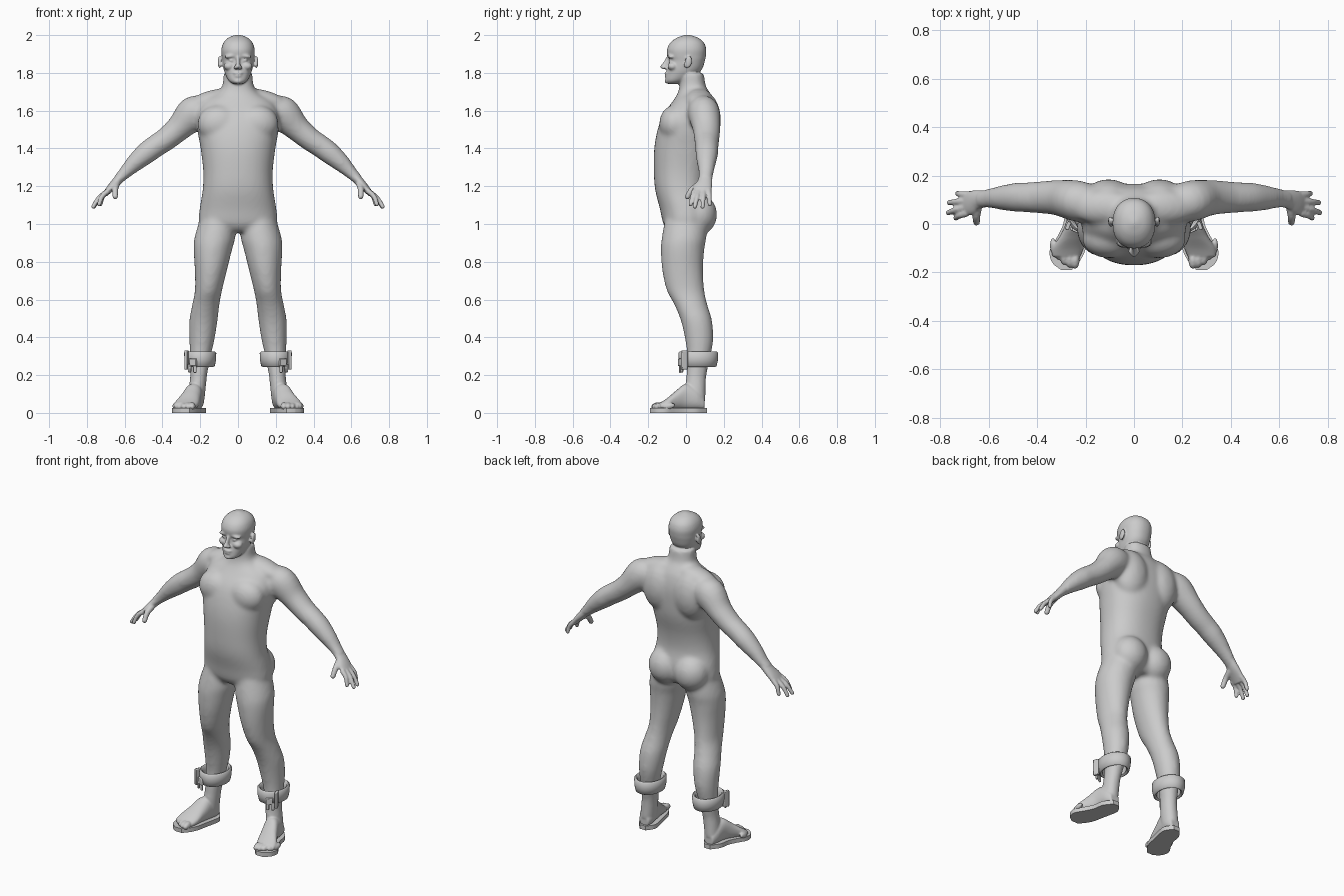
import bpy, bmesh
from math import cos, sin, pi, copysign, radians
from mathutils import Vector, Matrix

old = bpy.data.objects.get("Cube")
if old:
    bpy.data.objects.remove(old)

grey = bpy.data.materials.new("plain grey")
grey.use_nodes = True
GREY = (0.6, 0.6, 0.6, 1)
grey.diffuse_color = GREY
grey.node_tree.nodes["Principled BSDF"].inputs["Base Color"].default_value = GREY
X, Y, Z = Vector((1, 0, 0)), Vector((0, 1, 0)), Vector((0, 0, 1))


def spline(rows, steps=4):
    """Catmull-Rom interpolation of rows of numbers."""
    pts = [rows[0]] + list(rows) + [rows[-1]]
    out = []
    for a, b, c, d in zip(pts, pts[1:], pts[2:], pts[3:]):
        for i in range(steps):
            t = i / steps
            out.append([q + t / 2 * (r - p + t * (2*p - 5*q + 4*r - s + t * (3*(q - r) + s - p)))
                        for p, q, r, s in zip(a, b, c, d)])
    return out + [list(rows[-1])]


def loft(bm, rows, ref=Y, tangent=None, n=32, power=2.0):
    """Skin rows of (x, y, z, half width, half depth along ref)."""
    rows = spline(rows)
    rings = []
    for i, (x, y, z, w, d) in enumerate(rows):
        a, b = rows[max(i - 1, 0)], rows[min(i + 1, len(rows) - 1)]
        t = tangent or (Vector(b[:3]) - Vector(a[:3])).normalized()
        v = (ref - t * ref.dot(t)).normalized()
        u = v.cross(t)
        ring = []
        for k in range(n):
            c, s = cos(2 * pi * k / n), sin(2 * pi * k / n)
            c, s = (copysign(abs(e) ** (2 / power), e) for e in (c, s))
            ring.append(bm.verts.new(Vector((x, y, z)) + u * w * c + v * d * s))
        rings.append(ring)
    for r, q in zip(rings, rings[1:]):
        for k in range(n):
            bm.faces.new((r[k], r[k - 1], q[k - 1], q[k]))
    bm.faces.new(rings[0])
    bm.faces.new(rings[-1][::-1])


def ball(bm, at, size, turn=0, axis="X"):
    m = Matrix.Translation(at) @ Matrix.Rotation(radians(turn), 4, axis) @ Matrix.Diagonal((*size, 1))
    bmesh.ops.create_uvsphere(bm, u_segments=24, v_segments=16, radius=1, matrix=m)


def digit(bm, points, r):
    """A finger or toe: a tapered tube with a round tip."""
    loft(bm, [(*p, r * (1 - .12 * i), r * (1 - .12 * i)) for i, p in enumerate(points)], n=12)
    ball(bm, points[-1], [r * .78] * 3)


def box(bm, at, size, turn=0):
    m = Matrix.Translation(at) @ Matrix.Rotation(radians(turn), 4, "Z") @ Matrix.Diagonal((*size, 1))
    bmesh.ops.create_cube(bm, size=1, matrix=m)


def mirror(bm):
    geo = bmesh.ops.duplicate(bm, geom=bm.verts[:] + bm.edges[:] + bm.faces[:])["geom"]
    for v in geo:
        if isinstance(v, bmesh.types.BMVert):
            v.co.x *= -1


def finish(name, bm):
    bmesh.ops.recalc_face_normals(bm, faces=bm.faces[:])
    me = bpy.data.meshes.new(name)
    bm.to_mesh(me)
    bm.free()
    me.materials.append(grey)
    me.shade_smooth()
    ob = bpy.data.objects.new(name, me)
    bpy.context.scene.collection.objects.link(ob)
    return ob


def fuse(ob, voxel, rounds):
    """Blend overlapping volumes into one smooth skin."""
    m = ob.modifiers.new("fuse", "REMESH")
    m.mode, m.voxel_size, m.use_smooth_shade = "VOXEL", voxel, True
    s = ob.modifiers.new("soften", "SMOOTH")
    s.factor, s.iterations = .5, rounds


# Trunk: arms, legs and muscle masses on one side, then mirrored
bm = bmesh.new()
loft(bm, [(.17, .08, 1.61, .07, .075), (.235, .095, 1.585, .092, .085), (.31, .108, 1.51, .07, .074),
          (.38, .11, 1.45, .062, .067), (.44, .11, 1.41, .06, .062), (.49, .11, 1.372, .058, .06),
          (.55, .108, 1.32, .047, .05), (.6, .106, 1.27, .034, .04), (.645, .1, 1.225, .026, .037)])
loft(bm, [(.105, .0, 1.03, .095, .11), (.122, -.01, .93, .108, .118), (.133, -.018, .865, .102, .115),
          (.143, -.018, .76, .086, .109), (.156, -.003, .65, .072, .1), (.17, .025, .575, .072, .088),
          (.183, .055, .49, .075, .083), (.191, .07, .39, .067, .075), (.199, .068, .3, .055, .062),
          (.208, .055, .2, .045, .054), (.216, .05, .13, .046, .055), (.224, .05, .05, .045, .055)],
     tangent=Z)
ball(bm, (.088, .065, 1.05), (.105, .1, .11))        # buttock
ball(bm, (.105, .095, 1.55), (.11, .09, .15))        # shoulder blade
ball(bm, (.1, -.06, 1.53), (.115, .082, .1))         # chest
ball(bm, (.13, .07, 1.66), (.14, .07, .05), 14, "Y") # shoulder slope
mirror(bm)
torso = [(1.8, .078, -.035, .095), (1.73, .083, -.035, .105), (1.69, .115, -.045, .13),
         (1.65, .18, -.07, .15), (1.58, .215, -.12, .165), (1.5, .215, -.15, .165), (1.4, .198, -.168, .155),
         (1.28, .184, -.17, .125), (1.18, .187, -.163, .115), (1.08, .203, -.138, .13),
         (1.0, .205, -.12, .12), (.96, .15, -.09, .09)]
loft(bm, [(0, (f + b) / 2, z, w, (b - f) / 2) for z, w, f, b in torso], tangent=Z, n=48, power=2.25)
trunk = finish("trunk", bm)
fuse(trunk, .012, 7)
bpy.context.view_layer.update()
skin = bpy.data.meshes.new_from_object(trunk.evaluated_get(bpy.context.evaluated_depsgraph_get()))
bpy.data.objects.remove(trunk)

# Fine details: hands, feet, face sides
bm = bmesh.new()
loft(bm, [(.61, .105, 1.26, .026, .035), (.645, .1, 1.222, .024, .04), (.675, .088, 1.19, .02, .05),
          (.705, .082, 1.155, .014, .047)], n=24)
for k, tip in enumerate([(.735, .025, 1.105), (.766, .047, 1.092), (.762, .088, 1.092), (.728, .126, 1.105)]):
    root = Vector((.688, .045 + .025 * k, 1.175))
    mid = root.lerp(Vector(tip), .5) + Vector((.008, 0, .006))
    digit(bm, [root, mid, tip], .015)
digit(bm, [(.642, .085, 1.215), (.65, .035, 1.185), (.65, .008, 1.145)], .019)

foot = [(.098, .223, .03, .08), (.06, .225, .046, .13), (0, .235, .048, .155), (-.05, .252, .054, .12),
        (-.1, .272, .064, .078), (-.135, .28, .058, .055)]
loft(bm, [(x, y, (h + .015) / 2, w, (h - .015) / 2) for y, x, w, h in foot], ref=Z, tangent=Y, power=2.3)
for k in range(5):
    x, y = .243 + .023 * k, -.168 + .004 * k * k
    ball(bm, (x, y + .015, .036), (.018 - .0015 * k, .033, .02 - .001 * k), 12)

ball(bm, (.098, .012, 1.857), (.009, .02, .033), -12)      # ear
ball(bm, (.096, .0, 1.842), (.008, .012, .016))            # ear lobe
ball(bm, (.036, -.077, 1.889), (.036, .022, .011), 8, "Y") # brow
ball(bm, (.046, -.07, 1.835), (.03, .028, .022))           # cheek
ball(bm, (.034, -.08, 1.866), (.015, .013, .009))          # eye
ball(bm, (.012, -.112, 1.828), (.011, .014, .009))         # nostril
mirror(bm)

# Head and centre of the face
head = [(1.742, .026, -.098, -.03), (1.757, .048, -.108, .0), (1.785, .064, -.106, .05), (1.82, .076, -.1, .085),
        (1.865, .083, -.09, .1), (1.89, .086, -.098, .105), (1.925, .088, -.1, .107), (1.96, .077, -.083, .095),
        (1.985, .053, -.05, .066), (1.998, .022, -.015, .03), (2.002, .004, .0, .01)]
loft(bm, [(0, (f + b) / 2, z, w, (b - f) / 2) for z, w, f, b in head], tangent=Z, n=40, power=2.2)
loft(bm, [(0, -.09, 1.888, .009, .012), (0, -.105, 1.855, .01, .016), (0, -.118, 1.832, .014, .02),
          (0, -.108, 1.82, .012, .014)], tangent=Z, n=16)
ball(bm, (0, -.1, 1.798), (.027, .015, .006))
ball(bm, (0, -.099, 1.783), (.023, .015, .007))
ball(bm, (0, -.095, 1.757), (.026, .018, .015))
bm.from_mesh(skin)
fuse(finish("body", bm), .0055, 4)

# Sandal soles follow the foot outline
bm = bmesh.new()
edge = spline([(.11, .222, .02)] + [(y, x, w + .009) for y, x, w, h in foot[1:]]
              + [(-.165, .283, .05), (-.19, .278, .022)])
line = [(x + w, y) for y, x, w in edge] + [(x - w, y) for y, x, w in reversed(edge)]
base = bm.faces.new([bm.verts.new((x, y, 0)) for x, y in line])
top = bmesh.ops.extrude_face_region(bm, geom=[base])["geom"]
bmesh.ops.translate(bm, vec=Z * .026, verts=[v for v in top if isinstance(v, bmesh.types.BMVert)])
mirror(bm)
soles = finish("sandal_soles", bm)
soles.data.set_sharp_from_angle(angle=radians(40))

# Ankle cuffs: a flared band swept round the leg
bm = bmesh.new()
band = [(.0, .32), (.009, .326), (.018, .318), (.017, .28), (.01, .248), (.002, .243), (-.008, .25), (-.006, .29)]
n = 40
rings = [[bm.verts.new((.2 + (.067 + r) * cos(2 * pi * k / n), .065 + (.087 + r) * sin(2 * pi * k / n), z))
          for r, z in band] for k in range(n)]
for k in range(n):
    a, b = rings[k - 1], rings[k]
    for j in range(len(band)):
        bm.faces.new((a[j - 1], a[j], b[j], b[j - 1]))
mirror(bm)
finish("ankle_cuffs", bm).data.set_sharp_from_angle(angle=radians(50))

# Knotted strap ends on the outer front of each cuff
bm = bmesh.new()
box(bm, (.236, -.026, .268), (.04, .02, .04), 25)
box(bm, (.228, -.032, .24), (.018, .01, .055), 15)
box(bm, (.256, -.022, .237), (.018, .01, .045), 35)
box(bm, (.272, -.008, .28), (.016, .035, .1), 20)
mirror(bm)
straps = finish("strap_ends", bm)
bevel = straps.modifiers.new("round", "BEVEL")
bevel.width, bevel.segments = .004, 2
straps.data.set_sharp_from_angle(angle=radians(40))
